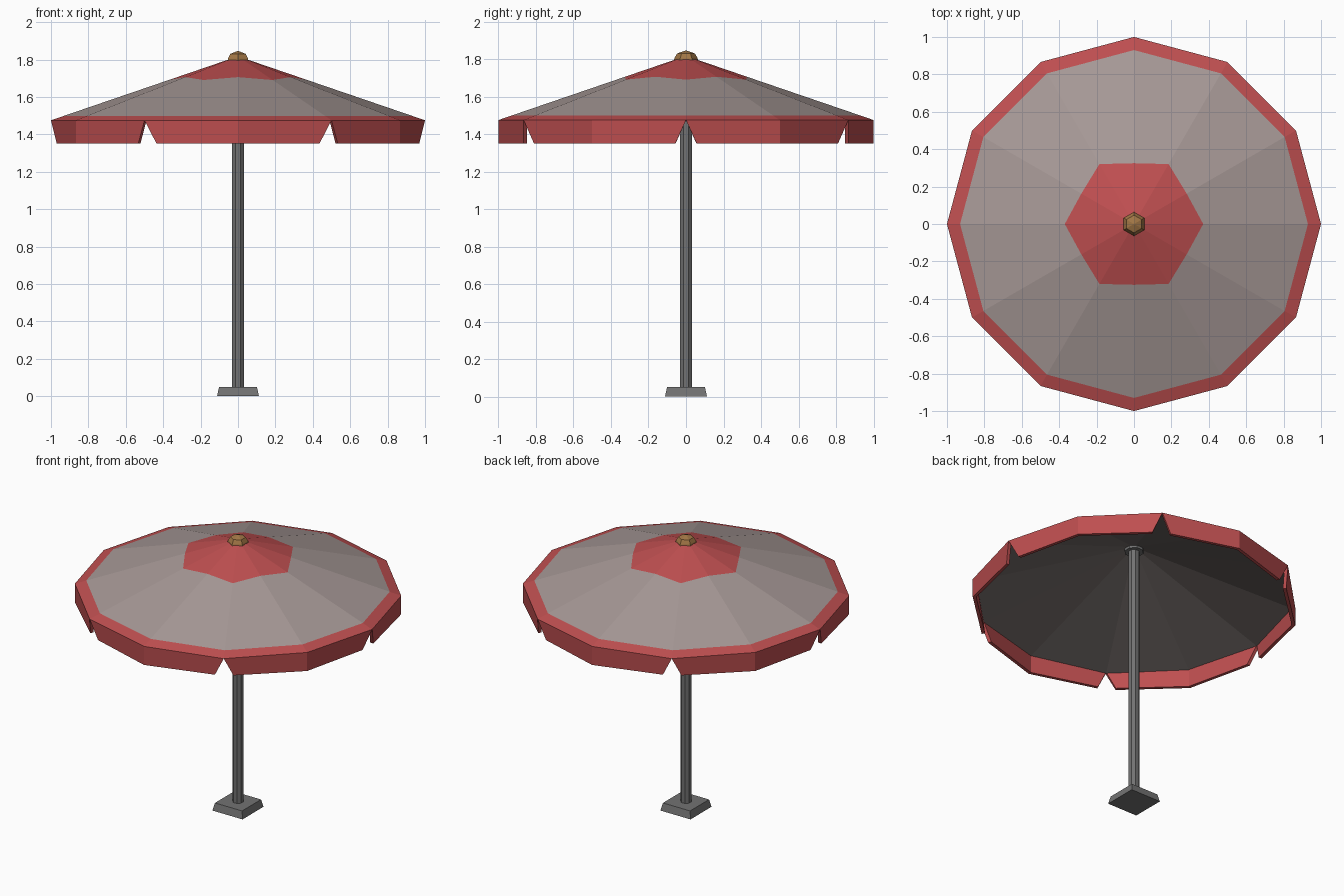
import bpy, bmesh, math
from mathutils import Vector

if "Cube" in bpy.data.objects:
    bpy.data.objects.remove(bpy.data.objects["Cube"])


def lin(c):
    return tuple(((v + 0.055) / 1.055) ** 2.4 for v in c) + (1.0,)


def material(name, srgb):
    m = bpy.data.materials.new(name)
    m.diffuse_color = lin(srgb)
    m.use_nodes = True
    m.node_tree.nodes["Principled BSDF"].inputs["Base Color"].default_value = m.diffuse_color
    return m


RED = material("red_fabric", (0.75, 0.31, 0.315))
CREAM = material("warm_grey_fabric", (0.655, 0.60, 0.59))
UNDER = material("dark_underside", (0.46, 0.43, 0.42))
GREY = material("grey_metal", (0.45, 0.45, 0.45))
GOLD = material("brown_finial", (0.63, 0.46, 0.27))


def finish(bm, name, mats):
    bmesh.ops.recalc_face_normals(bm, faces=bm.faces[:])
    me = bpy.data.meshes.new(name)
    bm.to_mesh(me)
    bm.free()
    for m in mats:
        me.materials.append(m)
    ob = bpy.data.objects.new(name, me)
    bpy.context.collection.objects.link(ob)
    return ob


def lathe(name, profile, sides, mat, turn=0.0):
    """Closed low-poly solid from (radius, height) pairs, bottom to top."""
    bm = bmesh.new()
    rings = []
    for r, z in profile:
        rings.append([bm.verts.new((r * math.cos(turn + math.tau * i / sides),
                                    r * math.sin(turn + math.tau * i / sides), z))
                      for i in range(sides)])
    for a, b in zip(rings, rings[1:]):
        for i in range(sides):
            j = (i + 1) % sides
            bm.faces.new((a[i], a[j], b[j], b[i]))
    bm.faces.new(rings[0])
    bm.faces.new(rings[-1])
    return finish(bm, name, [mat])


RIM_Z, SLOPE, HEM_Z, INNER = 1.475, 0.342, 1.35, 0.978


def point(r, i, z):
    a = math.tau * i / 12
    return Vector((r * math.cos(a), r * math.sin(a), z))


def on_cone(r, i, drop=0.0):
    return point(r, i, RIM_Z + SLOPE * (1 - r) - drop)


# canopy: twelve-sided cone, red rim band and red hexagon at the centre
bm = bmesh.new()


def ring(radii, drop=0.0):
    return [bm.verts.new(on_cone(radii[i % 2], i, drop)) for i in range(12)]


def bridge(a, b, mat):
    for i in range(12):
        j = (i + 1) % 12
        bm.faces.new((a[i], a[j], b[j], b[i])).material_index = mat


rim = ring((1, 1))
band = ring((0.93, 0.93))
centre = ring((0.37, 0.325))
top = ring((0.02, 0.02))
under_rim = ring((INNER, INNER), 0.016)
under_top = ring((0.02, 0.02), 0.016)
bridge(rim, band, 0)
bridge(band, centre, 1)
bridge(centre, top, 0)
bridge(top, under_top, 2)
bridge(under_top, under_rim, 2)
bridge(under_rim, rim, 0)
finish(bm, "canopy", [RED, CREAM, UNDER])

# valance: six hanging flaps with wedge gaps between them
bm = bmesh.new()
for p in range(6):
    i = 2 * p
    tops = [point(1, i + k, RIM_Z) for k in range(3)]
    hems = [point(1, i + k, HEM_Z) for k in range(3)]
    for e in (0, 2):
        hems[e] = hems[e].lerp(hems[1], 0.115)
        hems[e].xy *= 0.984

    def inward(v):
        return Vector((v.x * INNER, v.y * INNER, v.z))

    ot, oh = [bm.verts.new(v) for v in tops], [bm.verts.new(v) for v in hems]
    it, ih = [bm.verts.new(inward(v)) for v in tops], [bm.verts.new(inward(v)) for v in hems]
    for k in (0, 1):
        bm.faces.new((oh[k], oh[k + 1], ot[k + 1], ot[k]))
        bm.faces.new((ih[k], it[k], it[k + 1], ih[k + 1]))
        bm.faces.new((oh[k], ih[k], ih[k + 1], oh[k + 1]))
        bm.faces.new((ot[k], ot[k + 1], it[k + 1], it[k]))
    for k in (0, 2):
        bm.faces.new((oh[k], ot[k], it[k], ih[k]))
finish(bm, "valance", [RED])

# pole, collar, finial and square base
lathe("pole", [(0.034, 0.04), (0.034, 1.79)], 8, GREY, math.pi / 8)
lathe("collar", [(0.06, 1.765), (0.06, 1.79)], 8, GREY, math.pi / 8)
lathe("finial", [(0.066, 1.785), (0.062, 1.805), (0.047, 1.83), (0.004, 1.845)],
      6, GOLD, math.pi / 6)
d = math.sqrt(2)
lathe("base_plate", [(0.112 * d, 0), (0.101 * d, 0.05)], 4, GREY, math.pi / 4)
